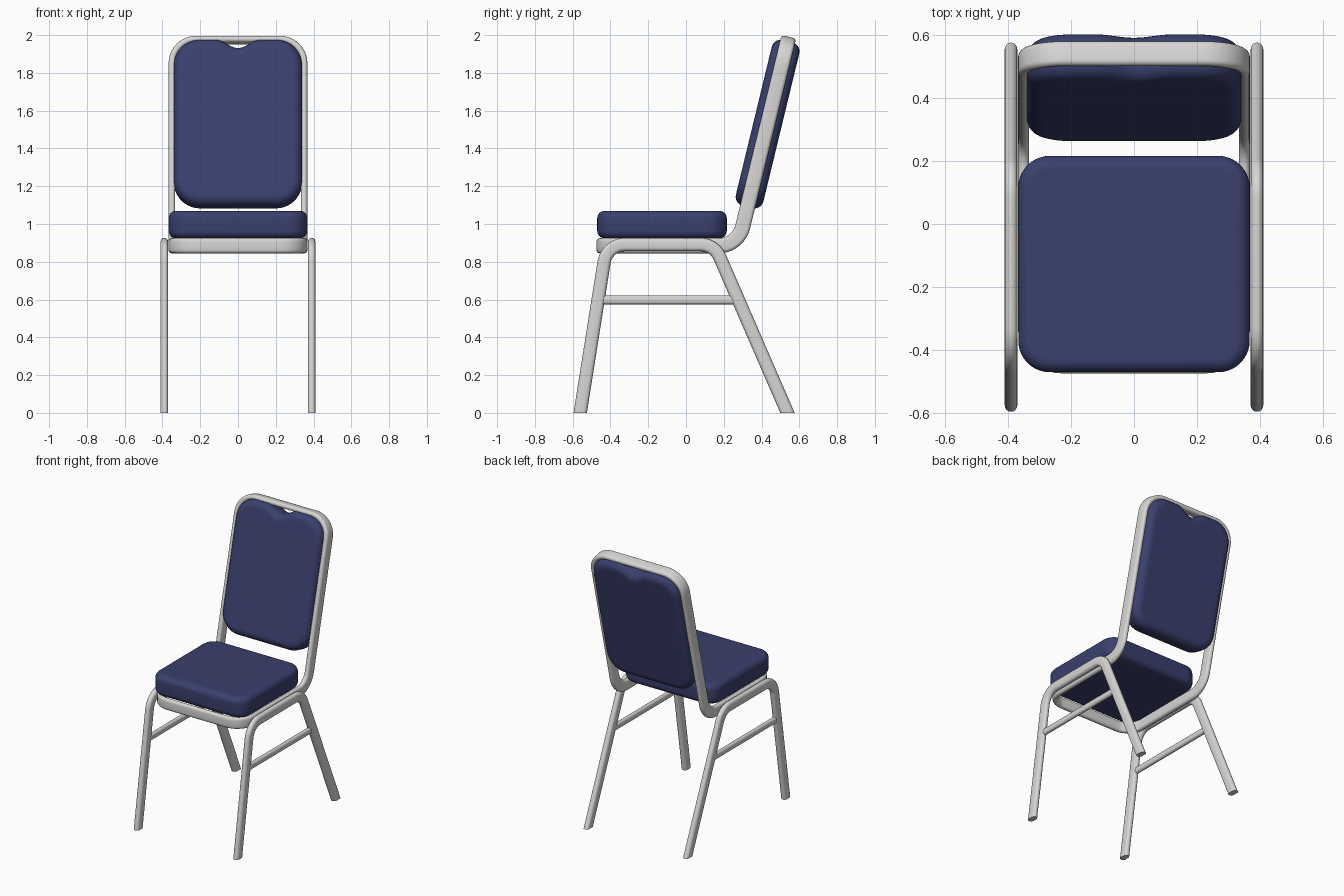
import bpy, bmesh
from math import pi, sin, cos, tan, radians
from mathutils import Vector, Matrix

cube = bpy.data.objects.get("Cube")
if cube:
    bpy.data.objects.remove(cube, do_unlink=True)


def material(name, rgb):
    m = bpy.data.materials.new(name)
    m.use_nodes = True
    m.diffuse_color = (*rgb, 1)
    m.node_tree.nodes["Principled BSDF"].inputs["Base Color"].default_value = (*rgb, 1)
    return m


NAVY = material("navy fabric", (0.042, 0.051, 0.155))
SILVER = material("silver metal", (0.68, 0.675, 0.66))


def finish(name, bm, mat):
    bmesh.ops.recalc_face_normals(bm, faces=bm.faces)
    mesh = bpy.data.meshes.new(name)
    bm.to_mesh(mesh)
    bm.free()
    mesh.materials.append(mat)
    ob = bpy.data.objects.new(name, mesh)
    bpy.context.collection.objects.link(ob)
    bpy.ops.object.select_all(action='DESELECT')
    ob.select_set(True)
    bpy.context.view_layer.objects.active = ob
    bpy.ops.object.shade_smooth_by_angle(angle=radians(35))
    return ob


def fillet(points, radii, closed=False, steps=10):
    """Round the corners of a polyline."""
    pts = [Vector(p) for p in points]
    out = []
    for i, p in enumerate(pts):
        if not closed and i in (0, len(pts) - 1):
            out.append(p)
            continue
        a = (pts[i - 1] - p).normalized()
        b = (pts[(i + 1) % len(pts)] - p).normalized()
        half = a.angle(b) / 2
        r = radii[i]
        centre = p + (a + b).normalized() * r / sin(half)
        start = p + a * r / tan(half) - centre
        end = p + b * r / tan(half) - centre
        sweep_angle = pi - 2 * half
        for k in range(steps + 1):
            t = k / steps
            out.append(centre + (start * sin((1 - t) * sweep_angle)
                                 + end * sin(t * sweep_angle)) / sin(sweep_angle))
    return out


def stadium(thick, wide, n=8):
    """Flat-oval tube section: (across, along the wide axis)."""
    r = thick / 2
    d = wide / 2 - r
    top = [(r * cos(pi * k / n), d + r * sin(pi * k / n)) for k in range(n + 1)]
    return top + [(-a, -b) for a, b in top]


def tube(stations, section, closed=False):
    """Sweep a section through (position, wide axis) stations."""
    bm = bmesh.new()
    rings = []
    n = len(stations)
    for i, (p, wide) in enumerate(stations):
        nxt = stations[(i + 1) % n if closed else min(i + 1, n - 1)][0]
        prv = stations[i - 1 if closed else max(i - 1, 0)][0]
        across = (nxt - prv).normalized().cross(wide).normalized()
        rings.append([bm.verts.new(p + across * a + wide * b) for a, b in section])
    m = len(section)
    for i in range(n if closed else n - 1):
        r, q = rings[i], rings[(i + 1) % n]
        for j in range(m):
            bm.faces.new((r[j], r[(j + 1) % m], q[(j + 1) % m], q[j]))
    if not closed:
        bm.faces.new(rings[0])
        bm.faces.new(rings[-1])
    return bm


def cushion(name, half_w, half_l, half_t, corner, edge, matrix, notch=0):
    """Rounded pad with soft edges and an optional dip in its upper edge."""
    def outline(inset, z):
        r = corner - inset
        pts = []
        for q, (sx, sy) in enumerate(((1, 1), (-1, 1), (-1, -1), (1, -1))):
            c = Vector((sx * (half_w - corner), sy * (half_l - corner), z))
            for k in range(11):
                a = (q + k / 10) * pi / 2
                pts.append(c + Vector((r * cos(a), r * sin(a), 0)))
            if q == 0:  # points along the upper edge
                x0 = half_w - corner
                for k in range(1, 32):
                    pts.append(Vector((x0 * (1 - k / 16), half_l - inset, z)))
        for p in pts:
            if p.y > 0 and abs(p.x) < 0.12:
                p.y -= notch * cos(p.x / 0.12 * pi / 2) ** 2
        return pts

    levels = []
    for k in range(8):
        a = k / 7 * pi / 2
        levels.append((edge * (1 - cos(a)), half_t - edge + edge * sin(a)))
    levels.append((edge + 0.015, half_t))
    levels = [(i, -z) for i, z in reversed(levels)] + levels
    bm = bmesh.new()
    rings = [[bm.verts.new(matrix @ p) for p in outline(i, z)] for i, z in levels]
    m = len(rings[0])
    for r, q in zip(rings, rings[1:]):
        for j in range(m):
            bm.faces.new((r[j], r[(j + 1) % m], q[(j + 1) % m], q[j]))
    bm.faces.new(rings[0])
    bm.faces.new(rings[-1])
    return finish(name, bm, NAVY)


# Seat and back frame: a flat rounded loop folded along the side profile
side = fillet([(0, -0.456, 0.885), (0, 0.276, 0.885), (0, 0.54, 1.974)], [0, 0.13, 0])
lengths = [0]
for a, b in zip(side, side[1:]):
    lengths.append(lengths[-1] + (b - a).length)
total = lengths[-1]


def point_at(s):
    i = 0
    while i < len(side) - 2 and lengths[i + 1] < s:
        i += 1
    t = (s - lengths[i]) / (lengths[i + 1] - lengths[i])
    return side[i].lerp(side[i + 1], t)


def fold(x, s):
    tangent = (point_at(s + 0.01) - point_at(s - 0.01)).normalized()
    return point_at(s) + Vector((x, 0, 0)), Vector((1, 0, 0)).cross(tangent)


X = 0.35
loop = fillet([(-X, 0, 0), (X, 0, 0), (X, total, 0), (-X, total, 0)],
              [0.12, 0.12, 0.13, 0.13], closed=True)
dense = []
for i, a in enumerate(loop):
    b = loop[(i + 1) % len(loop)]
    count = max(1, int((b - a).length / 0.02))
    dense += [a.lerp(b, k / count) for k in range(count)]
finish("seat_and_back_frame",
       tube([fold(p.x, p.y) for p in dense], stadium(0.035, 0.08), closed=True), SILVER)

# Leg loops and stretchers, one pair on each side
for label, sign in (("left", 1), ("right", -1)):
    x = 0.39 * sign
    path = fillet([(x, -0.568, -0.05), (x, -0.419, 0.891),
                   (x, 0.15, 0.891), (x, 0.559, -0.05)], [0, 0.11, 0.11, 0])
    stations = []
    for i, p in enumerate(path):
        t = path[min(i + 1, len(path) - 1)] - path[max(i - 1, 0)]
        stations.append((p, Vector((1, 0, 0)).cross(t.normalized())))
    bm = tube(stations, stadium(0.04, 0.07))
    # Trim the feet level with the floor
    bmesh.ops.bisect_plane(bm, geom=bm.verts[:] + bm.edges[:] + bm.faces[:],
                           plane_co=(0, 0, 0), plane_no=(0, 0, 1), clear_inner=True)
    bmesh.ops.holes_fill(bm, edges=[e for e in bm.edges if e.is_boundary])
    finish(label + "_leg_loop", bm, SILVER)

    up = Vector((0, 0, 1))
    bar = [(Vector((x, -0.465, 0.598)), up), (Vector((x, 0.276, 0.598)), up)]
    finish(label + "_stretcher", tube(bar, stadium(0.03, 0.046)), SILVER)

# Upholstery
cushion("seat_cushion", 0.367, 0.343, 0.073, 0.1, 0.04,
        Matrix.Translation((0, -0.127, 0.997)))
lean = (side[-1] - side[-2]).normalized()
tilt = Vector((0, 0, 1)).angle(lean)
cushion("back_cushion", 0.34, 0.452, 0.075, 0.14, 0.05,
        Matrix.Translation((0, 0.432, 1.529)) @ Matrix.Rotation(pi / 2 - tilt, 4, 'X'),
        notch=0.045)
